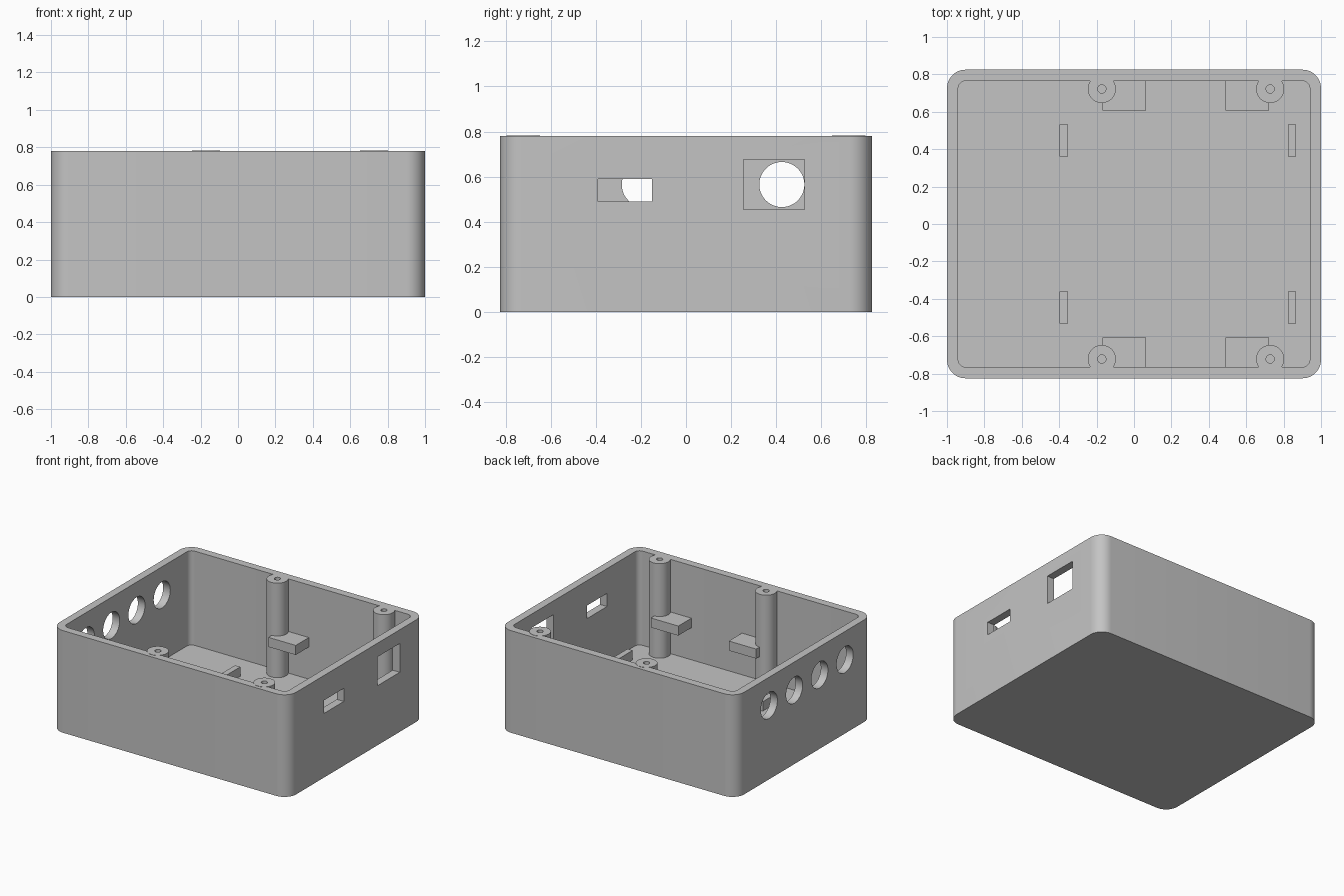
import bpy
import bmesh
from mathutils import Matrix, Vector

if "Cube" in bpy.data.objects:
    bpy.data.objects.remove(bpy.data.objects["Cube"])

WIDTH, DEPTH, HEIGHT = 2.0, 1.65, 0.78
WALL = 0.06

grey = bpy.data.materials.new("plain grey")
grey.use_nodes = True
COLOUR = (0.55, 0.55, 0.55, 1)
grey.diffuse_color = COLOUR
grey.node_tree.nodes["Principled BSDF"].inputs["Base Color"].default_value = COLOUR


def finish(name, bm):
    mesh = bpy.data.meshes.new(name)
    bm.to_mesh(mesh)
    bm.free()
    mesh.materials.append(grey)
    obj = bpy.data.objects.new(name, mesh)
    bpy.context.collection.objects.link(obj)
    return obj


def box(name, low, high, radius=0):
    """Box between two corners, with optional rounded upright edges."""
    low, high = Vector(low), Vector(high)
    bm = bmesh.new()
    bmesh.ops.create_cube(bm, size=1)
    for v in bm.verts:
        v.co = (low + high) / 2 + v.co * (high - low)
    if radius:
        upright = [e for e in bm.edges
                   if abs(e.verts[0].co.z - e.verts[1].co.z) > 0.01]
        bmesh.ops.bevel(bm, geom=upright, offset=radius, segments=12,
                        profile=0.5, affect='EDGES')
    return finish(name, bm)


def cylinder(name, centre, radius, length, axis='Z'):
    bm = bmesh.new()
    turn = Matrix.Rotation(1.5707963, 4, 'Y') if axis == 'X' else Matrix()
    bmesh.ops.create_cone(bm, cap_ends=True, segments=48, radius1=radius,
                          radius2=radius, depth=length,
                          matrix=Matrix.Translation(centre) @ turn)
    return finish(name, bm)


def cut(target, cutter):
    mod = target.modifiers.new("cut", 'BOOLEAN')
    mod.operation, mod.solver, mod.object = 'DIFFERENCE', 'EXACT', cutter
    bpy.context.view_layer.objects.active = target
    bpy.ops.object.modifier_apply(modifier=mod.name)
    bpy.data.objects.remove(cutter)


def smooth(obj):
    bpy.ops.object.select_all(action='DESELECT')
    obj.select_set(True)
    bpy.context.view_layer.objects.active = obj
    bpy.ops.object.shade_smooth_by_angle(angle=0.6)


# Open case with rounded corners
hx, hy = WIDTH / 2, DEPTH / 2
case = box("case_shell", (-hx, -hy, 0), (hx, hy, HEIGHT), 0.1)
cut(case, box("cavity", (WALL - hx, WALL - hy, WALL),
              (hx - WALL, hy - WALL, HEIGHT + 0.2), 0.04))

# Row of round ports in one end wall
for i in range(4):
    cut(case, cylinder("port", (-hx, 0.425 - 0.305 * i, 0.565), 0.1, 0.3, 'X'))

# Two rectangular ports in the opposite end wall
for y0, y1, z0, z1 in ((-0.39, -0.15, 0.49, 0.59), (0.255, 0.525, 0.455, 0.675)):
    cut(case, box("window", (hx - 0.15, y0, z0), (hx + 0.15, y1, z1)))
smooth(case)

for side, sign in (("front", -1), ("back", 1)):
    # Screw posts with pilot holes
    for end, x in (("right", -0.172), ("left", 0.728)):
        top = HEIGHT + 0.002
        z0 = WALL - 0.01
        post = cylinder(f"{side}_{end}_screw_post", (x, sign * 0.722, (top + z0) / 2),
                        0.075, top - z0)
        cut(post, cylinder("pilot_hole", (x, sign * 0.722, top), 0.022, 0.6))
        smooth(post)

    # Support ledges beside the posts
    for end, x0, x1 in (("right", -0.168, 0.063), ("left", 0.49, 0.722)):
        ys = sorted((sign * 0.607, sign * (hy - WALL + 0.01)))
        box(f"{side}_{end}_ledge", (x0, ys[0], 0.305), (x1, ys[1], 0.378))

    # Low locating ribs on the floor
    for end, x in (("right", -0.375), ("left", 0.845)):
        y = sign * 0.446
        box(f"{side}_{end}_floor_rib", (x - 0.022, y - 0.086, WALL - 0.01),
            (x + 0.022, y + 0.086, 0.132))
